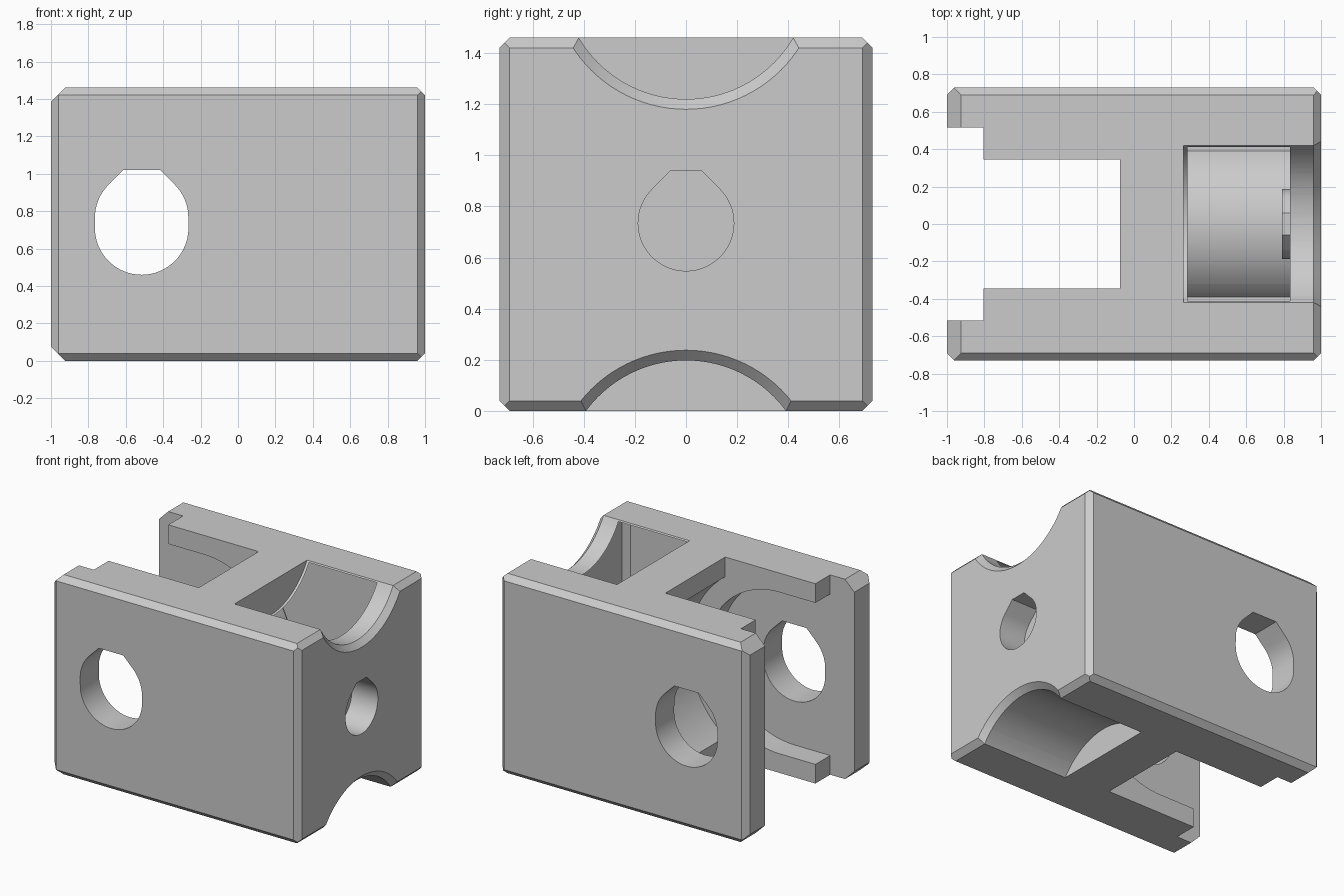
import bpy, bmesh, math
from mathutils import Vector

if "Cube" in bpy.data.objects:
    bpy.data.objects.remove(bpy.data.objects["Cube"])

gray = bpy.data.materials.new("light_gray")
gray.diffuse_color = (0.6, 0.6, 0.6, 1)
gray.use_nodes = True
gray.node_tree.nodes["Principled BSDF"].inputs["Base Color"].default_value = gray.diffuse_color

H = 1.46               # height and depth of the block
AX, AZ = -0.515, 0.73  # wheel axle position


def make_object(name, bm):
    bmesh.ops.recalc_face_normals(bm, faces=bm.faces)
    mesh = bpy.data.meshes.new(name)
    bm.to_mesh(mesh)
    bm.free()
    ob = bpy.data.objects.new(name, mesh)
    bpy.context.collection.objects.link(ob)
    return ob


def box_mesh(x0, x1, y0, y1, z0, z1):
    bm = bmesh.new()
    bmesh.ops.create_cube(bm, size=1)
    for v in bm.verts:
        v.co = ((x0 + x1) / 2 + v.co.x * (x1 - x0),
                (y0 + y1) / 2 + v.co.y * (y1 - y0),
                (z0 + z1) / 2 + v.co.z * (z1 - z0))
    return bm


def loft(name, rings):
    """Closed solid between two matching outlines."""
    bm = bmesh.new()
    a, b = [[bm.verts.new(p) for p in ring] for ring in rings]
    n = len(a)
    bm.faces.new(a)
    bm.faces.new(b[::-1])
    for i in range(n):
        j = (i + 1) % n
        bm.faces.new((a[i], b[i], b[j], a[j]))
    return make_object(name, bm)


def along_x(name, outline0, outline1, x0, x1):
    return loft(name, [[(x0, u, v) for u, v in outline0],
                       [(x1, u, v) for u, v in outline1]])


def along_y(name, outline, y0, y1):
    return loft(name, [[(y, u, v) for u, v in outline] and
                       [(u, y, v) for u, v in outline] for y in (y0, y1)])


def circle(cu, cv, r, n=96):
    return [(cu + r * math.cos(2 * math.pi * i / n),
             cv + r * math.sin(2 * math.pi * i / n)) for i in range(n)]


def teardrop(cu, z_low, z_high, r, top):
    """Round hole with 45 degree shoulders and a flat top."""
    pts = []
    for i in range(49):
        a = math.radians(135 + 270 * i / 48)
        cz = z_low if math.sin(a) < 0 else z_high
        pts.append((cu + r * math.cos(a), cz + r * math.sin(a)))
    w = r * math.sqrt(2) - (top - z_high)
    return pts + [(cu + w, top), (cu - w, top)]


# Block with chamfered edges
bm = box_mesh(-1, 1, -H / 2, H / 2, 0, H)
half = Vector((1, H / 2, H / 2))
center = Vector((0, 0, H / 2))
for i, j in ((0, 1), (0, 2), (1, 2)):
    for si in (-1, 1):
        for sj in (-1, 1):
            c = 0.075 if (i, j, si) == (0, 2, -1) else 0.04
            no, p = Vector((0, 0, 0)), center.copy()
            no[i], no[j] = si, sj
            p[i] += si * (half[i] - c)
            p[j] += sj * half[j]
            cut = bmesh.ops.bisect_plane(
                bm, geom=bm.verts[:] + bm.edges[:] + bm.faces[:],
                plane_co=p, plane_no=no, clear_outer=True)
            edges = [e for e in cut['geom_cut'] if isinstance(e, bmesh.types.BMEdge)]
            bmesh.ops.contextual_create(bm, geom=edges)
block = make_object("wheel_bracket", bm)
block.data.materials.append(gray)

cutters = []
# Wheel slot, wider mouth and round wheel clearance
cutters.append(make_object("slot_cutter", box_mesh(-1.2, -0.075, -0.345, 0.345, -0.2, 1.7)))
cutters.append(make_object("mouth_cutter", box_mesh(-1.2, -0.805, -0.515, 0.515, -0.2, 1.7)))
cutters.append(along_y("wheel_cutter", circle(AX, AZ, 0.733), -0.345, 0.345))

# Round-ended recess in the inner face of both arms
r = 0.59
recess = [(AX + r * math.cos(math.radians(a)), AZ + r * math.sin(math.radians(a)))
          for a in range(-90, 91, 4)]
recess += [(-1.2, AZ + r), (-1.2, AZ - r)]
cutters.append(along_y("recess_cutter", recess, -0.515, 0.515))

# Axle hole through both arms, blind hole in the end face
cutters.append(along_y("axle_hole_cutter", teardrop(AX, 0.71, 0.765, 0.25, 1.02), -1, 1))
end_hole = teardrop(0, 0.735, 0.735, 0.187, 0.94)
cutters.append(along_x("end_hole_cutter", end_hole, end_hole, 0.79, 1.2))

# Saddles above and below, with flared ends
R = 0.486
for name, z in (("upper", 1.706), ("lower", -0.288)):
    c = circle(0, z, R)
    cutters.append(along_x(name + "_saddle_cutter", c, c, 0.265, 1.2))
    cutters.append(along_x(name + "_flare_cutter", circle(0, z, R - 0.004),
                           circle(0, z, R + 0.076), 0.956, 1.036))

# Flat-bottomed pocket in the upper saddle, sides sloped at 60 degrees
zf, zt = 1.142, 1.45
w = 0.235 + (zt - zf) / math.sqrt(3)
pocket = [(-0.235, zf), (0.235, zf), (w, zt), (-w, zt)]
cutters.append(along_x("pocket_cutter", pocket, pocket, 0.285, 0.835))

# Apply the cuts and remove the cutters
bpy.context.view_layer.objects.active = block
block.select_set(True)
for c in cutters:
    c.hide_render = True
    m = block.modifiers.new(c.name, 'BOOLEAN')
    m.operation = 'DIFFERENCE'
    m.solver = 'EXACT'
    m.object = c
    bpy.ops.object.modifier_apply(modifier=m.name)
    bpy.data.objects.remove(c)

bpy.ops.object.shade_smooth_by_angle(angle=math.radians(25))
